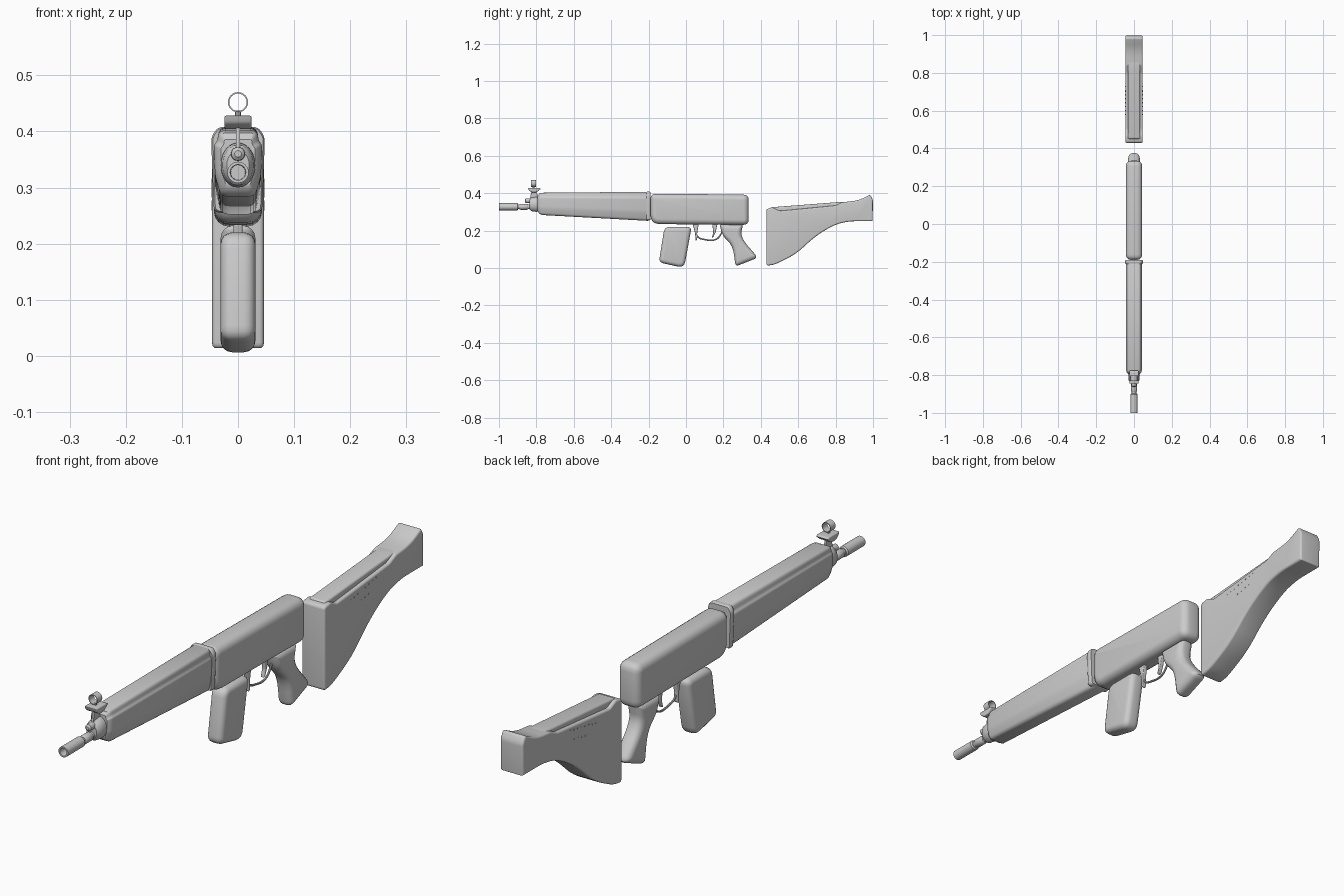
import bpy, bmesh, math
from mathutils import Vector

cube = bpy.data.objects.get("Cube")
if cube:
    bpy.data.objects.remove(cube)

grey = bpy.data.materials.new("plain grey")
grey.use_nodes = True
COLOUR = (0.6, 0.6, 0.6, 1)
grey.diffuse_color = COLOUR
grey.node_tree.nodes["Principled BSDF"].inputs["Base Color"].default_value = COLOUR


def finish(obj, angle=35):
    obj.data.materials.clear()
    obj.data.materials.append(grey)
    bpy.ops.object.select_all(action='DESELECT')
    obj.select_set(True)
    bpy.context.view_layer.objects.active = obj
    bpy.ops.object.shade_smooth_by_angle(angle=math.radians(angle))
    return obj


def loft(name, rings, angle=35):
    """Skin a list of equal-length closed rings and cap both ends."""
    bm = bmesh.new()
    rows = [[bm.verts.new(p) for p in ring] for ring in rings]
    n = len(rows[0])
    for a, b in zip(rows, rows[1:]):
        for i in range(n):
            j = (i + 1) % n
            bm.faces.new((a[i], a[j], b[j], b[i]))
    bm.faces.new(rows[0])
    bm.faces.new(rows[-1])
    bmesh.ops.recalc_face_normals(bm, faces=bm.faces)
    mesh = bpy.data.meshes.new(name)
    bm.to_mesh(mesh)
    bm.free()
    obj = bpy.data.objects.new(name, mesh)
    bpy.context.collection.objects.link(obj)
    return finish(obj, angle)


def offset_fillet(pts, inset, steps=5):
    """Inset a counter-clockwise (u, v, radius) outline, then round its corners."""
    P = [Vector(p[:2]) for p in pts]
    n = len(P)
    Q = []
    for i in range(n):
        d1 = (P[i] - P[i - 1]).normalized()
        d2 = (P[(i + 1) % n] - P[i]).normalized()
        n1, n2 = Vector((-d1.y, d1.x)), Vector((-d2.y, d2.x))
        Q.append(P[i] + (n1 + n2) * inset / (1 + n1.dot(n2)))
    out = []
    for i in range(n):
        a, b = Q[i - 1] - Q[i], Q[(i + 1) % n] - Q[i]
        r = max(pts[i][2] - inset, 0.003)
        p = Q[i] + a.normalized() * min(r, a.length * 0.48)
        q = Q[i] + b.normalized() * min(r, b.length * 0.48)
        for k in range(steps):
            t = k / (steps - 1)
            out.append(p * (1 - t) ** 2 + Q[i] * 2 * t * (1 - t) + q * t * t)
    return out


def pillow(name, outline, half, r, steps=5):
    """Side outline (y, z, radius) given thickness across x with rounded rims."""
    rings = []
    for side in (-1, 1):
        for k in range(steps):
            a = math.pi / 2 * (k if side < 0 else steps - 1 - k) / (steps - 1)
            x = side * (half - r + r * math.cos(a))
            rings.append([(x, p.x, p.y) for p in offset_fillet(outline, r * (1 - math.sin(a)))])
    return loft(name, rings)


def tube(name, stations, z, sx=1.0):
    """Lathe (y, radius) stations around an axis parallel to y."""
    rings = [[(r * sx * math.cos(i * math.tau / 24), y, z + r * math.sin(i * math.tau / 24))
              for i in range(24)] for y, r in stations]
    return loft(name, rings)


def wire(name, points, radius):
    """Thin smooth rod through (y, z) points."""
    curve = bpy.data.curves.new(name, 'CURVE')
    curve.dimensions = '3D'
    curve.bevel_depth = radius
    curve.bevel_resolution = 2
    curve.use_fill_caps = True
    spline = curve.splines.new('BEZIER')
    spline.bezier_points.add(len(points) - 1)
    for bp, (y, z) in zip(spline.bezier_points, points):
        bp.co = (0, y, z)
        bp.handle_left_type = bp.handle_right_type = 'AUTO'
    obj = bpy.data.objects.new(name, curve)
    bpy.context.collection.objects.link(obj)
    bpy.context.view_layer.objects.active = obj
    bpy.ops.object.select_all(action='DESELECT')
    obj.select_set(True)
    bpy.ops.object.convert(target='MESH')
    return finish(bpy.context.object)


# Central body, magazine and grip
pillow("receiver", [(-.19, .235, .05), (.335, .23, .03), (.335, .392, .03), (-.19, .397, .03)], .043, .027)
pillow("magazine", [(-.145, .03, .025), (-.01, .0, .035), (.03, .22, .025), (-.115, .22, .03)], .031, .02)
pillow("grip", [(.265, .008, .02), (.385, .055, .025), (.29, .165, .06), (.305, .232, .01),
                (.18, .232, .01), (.195, .17, .04), (.25, .12, .06)], .031, .022)


# Handguard: tapering shouldered section with a rear flange
def section(y, top, bottom, grow=0.0, inset=0.0):
    h = top - bottom
    right = [(.030, bottom, .014), (.041, bottom + h * .32, .01), (.043, bottom + h * .78, .006),
             (.037, bottom + h * .84, .006), (.034, top, .012)]
    pts = [(x + grow, z, r) for x, z, r in right]
    pts += [(-x, z, r) for x, z, r in reversed(pts)]
    return [(p.x, y, p.y) for p in offset_fillet(pts, inset)]


loft("handguard", [section(-.793, .398, .292, inset=.012), section(-.785, .401, .287, inset=.004),
                   section(-.77, .402, .283), section(-.205, .407, .252), section(-.193, .406, .255, inset=.004)])
flange = [(-.043, .255, .012), (.043, .255, .012), (.048, .39, .01), (.036, .408, .01),
          (-.036, .408, .01), (-.048, .39, .01)]
loft("handguard_flange", [[(p.x, y, p.y) for p in offset_fillet(flange, i)]
                          for y, i in ((-.212, .003), (-.207, 0), (-.195, 0), (-.19, .003))])

# Shoulder stock: body with lowered top edges and a narrower comb ridge
pillow("stock", [(.43, .012, .012), (.475, .018, .03), (.59, .075, .06), (.69, .17, .07), (.80, .235, .08),
                 (.88, .25, .03), (.998, .25, .004), (.999, .365, .01), (.985, .392, .01), (.92, .36, .04),
                 (.84, .352, .01), (.80, .334, .01), (.50, .305, .01), (.465, .322, .01), (.43, .315, .01)],
       .046, .008)
pillow("stock_comb", [(.45, .28, .005), (.87, .31, .005), (.87, .353, .01), (.84, .354, .02), (.45, .324, .01)],
       .033, .008)

# Rows of small vent dots on both stock sides
for side, label in ((1, "left"), (-1, "right")):
    for row, (y0, z0, count) in enumerate(((.58, .285, 8), (.64, .262, 4))):
        for i in range(count):
            bpy.ops.mesh.primitive_cylinder_add(
                vertices=8, radius=.003, depth=.002, rotation=(0, math.pi / 2, 0),
                location=(side * .046, y0 + i * .021, z0 + i * .004))
            bpy.context.object.name = f"{label}_stock_vent_{row}_{i}"
            finish(bpy.context.object)

# Barrel with an open muzzle, and the front block behind it
tube("muzzle", [(-.96, .013), (-1, .014), (-1, .019), (-.902, .019), (-.897, .015)], .327)
tube("barrel", [(-.91, .012), (-.78, .012)], .327)
tube("barrel_collar", [(-.89, .013), (-.885, .016), (-.85, .016), (-.845, .013)], .327)
tube("front_block", [(-.838, .026), (-.828, .036), (-.80, .04), (-.78, .036)], .340, .77)
tube("gas_plug", [(-.862, .006), (-.857, .012), (-.82, .013)], .360)

# Front sight: thin fin, saddle and ring
pillow("sight_fin", [(-.835, .365, .004), (-.79, .365, .004), (-.80, .42, .004), (-.825, .42, .004)], .004, .001)
pillow("sight_saddle", [(-.825, .404, .008), (-.80, .404, .008), (-.775, .424, .004),
                        (-.785, .428, .003), (-.845, .428, .003), (-.84, .415, .004)], .024, .003)
wire("sight_post", [(-.815, .42), (-.815, .437)], .005)
ring_profile = [(-.83, .018), (-.802, .018), (-.802, .0155), (-.83, .0155), (-.83, .018)]
tube_ring = tube("sight_ring", ring_profile, .452)
bm = bmesh.new()
bm.from_mesh(tube_ring.data)
bmesh.ops.delete(bm, geom=[f for f in bm.faces if len(f.verts) > 4], context='FACES_ONLY')
bmesh.ops.remove_doubles(bm, verts=bm.verts, dist=1e-5)
bmesh.ops.recalc_face_normals(bm, faces=bm.faces)
bm.to_mesh(tube_ring.data)
bm.free()

# Trigger, magazine catch and guard
wire("trigger_guard", [(.05, .23), (.062, .168), (.10, .152), (.16, .153), (.185, .178), (.195, .2)], .004)
pillow("magazine_catch", [(.052, .145, .003), (.06, .15, .004), (.06, .19, .01), (.068, .235, .003),
                          (.035, .235, .003), (.048, .19, .01)], .008, .003)
pillow("trigger", [(.138, .162, .003), (.146, .164, .004), (.158, .19, .01), (.168, .235, .003),
                   (.14, .235, .003), (.146, .19, .01)], .007, .003)
